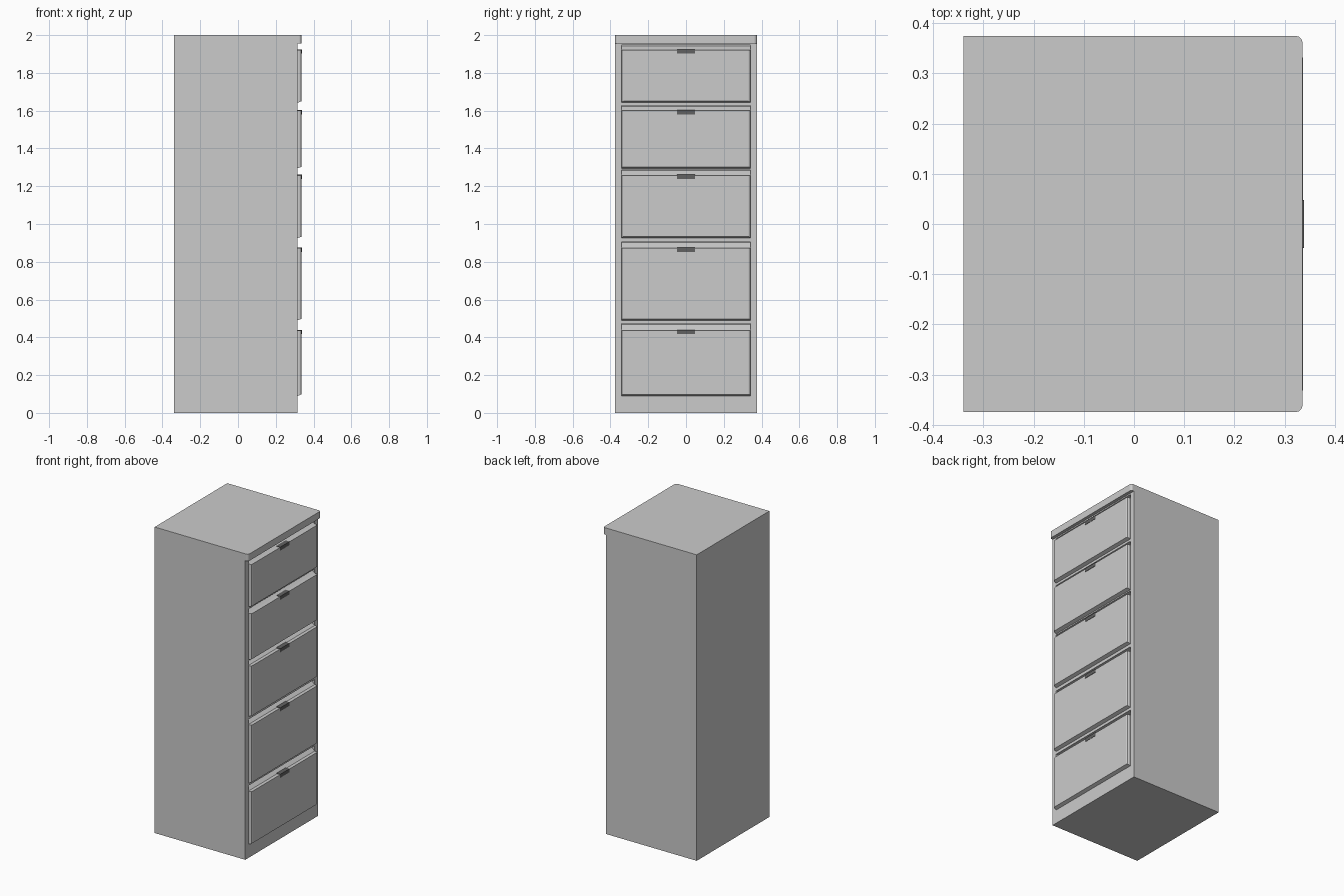
import bpy, bmesh

if "Cube" in bpy.data.objects:
    bpy.data.objects.remove(bpy.data.objects["Cube"])

def material(name, c):
    m = bpy.data.materials.new(name)
    m.diffuse_color = (c, c, c, 1)
    m.use_nodes = True
    m.node_tree.nodes["Principled BSDF"].inputs["Base Color"].default_value = m.diffuse_color
    return m

light = material("light_grey", 0.7)
dark = material("dark_grey", 0.12)

def add_object(name, bm, mat=None):
    bmesh.ops.recalc_face_normals(bm, faces=bm.faces[:])
    me = bpy.data.meshes.new(name)
    bm.to_mesh(me)
    bm.free()
    ob = bpy.data.objects.new(name, me)
    bpy.context.collection.objects.link(ob)
    if mat:
        me.materials.append(mat)
    return ob

def extrude(bm, ring, offset):
    f = bm.faces.new([bm.verts.new(p) for p in ring])
    r = bmesh.ops.extrude_face_region(bm, geom=[f])
    verts = [v for v in r["geom"] if isinstance(v, bmesh.types.BMVert)]
    bmesh.ops.translate(bm, vec=offset, verts=verts)

def box(name, x0, x1, y0, y1, z0, z1, mat=None):
    bm = bmesh.new()
    extrude(bm, [(x0, y0, z0), (x1, y0, z0), (x1, y1, z0), (x0, y1, z0)], (0, 0, z1 - z0))
    return add_object(name, bm, mat)

def round_edges(bm, edges, r, seg=3):
    bmesh.ops.bevel(bm, geom=edges, offset=r, segments=seg, profile=0.5, affect='EDGES')

def vertical_at(bm, x):
    return [e for e in bm.edges if all(abs(v.co.x - x) < 1e-4 for v in e.verts)
            and abs(e.verts[0].co.z - e.verts[1].co.z) > 0.01]

# Drawer fronts: bottom z, top z, top of the finger slot
DRAWERS = [(0.09, 0.437, 0.472), (0.49, 0.872, 0.905), (0.925, 1.258, 1.287),
           (1.295, 1.60, 1.627), (1.642, 1.922, 1.947)]
FRONT, FACE, SLOT, W = 0.337, 0.315, 0.28, 0.342

# Carcass: inner block, side stiles and rails between the drawers
box("carcass", -0.34, SLOT, -0.375, 0.375, 0, 1.955)
for side, s in (("left", -1), ("right", 1)):
    y0, y1 = sorted((s * W, s * 0.375))
    box("stile_" + side, SLOT, FACE, y0, y1, 0, 1.955)
z = 0
for i, (bot, top, slot) in enumerate(DRAWERS):
    box(f"rail_{i}", SLOT, FACE, -W, W, z, bot)
    z = slot
box("rail_top", SLOT, FACE, -W, W, z, 1.955)

# Overhanging top with rounded front corners
bm = bmesh.new()
extrude(bm, [(-0.34, -0.375, 1.955), (0.336, -0.375, 1.955),
             (0.336, 0.375, 1.955), (-0.34, 0.375, 1.955)], (0, 0, 0.045))
round_edges(bm, vertical_at(bm, 0.336), 0.014)
add_object("top_cap", bm)

# Drawer fronts with a sloped finger pull behind the top edge, and a latch
for i, (bot, top, slot) in enumerate(DRAWERS):
    bm = bmesh.new()
    prof = [(SLOT, bot), (FACE, bot), (FRONT, bot + 0.008), (FRONT, top),
            (FACE, top), (SLOT, slot - 0.004)]
    extrude(bm, [(x, -W, h) for x, h in prof], (0, 2 * W, 0))
    round_edges(bm, vertical_at(bm, FRONT), 0.012, 2)
    add_object(f"drawer_front_{i}", bm, light)
    box(f"latch_{i}", FACE - 0.005, FRONT + 0.002, -0.048, 0.048, top - 0.02, top + 0.003, dark)
